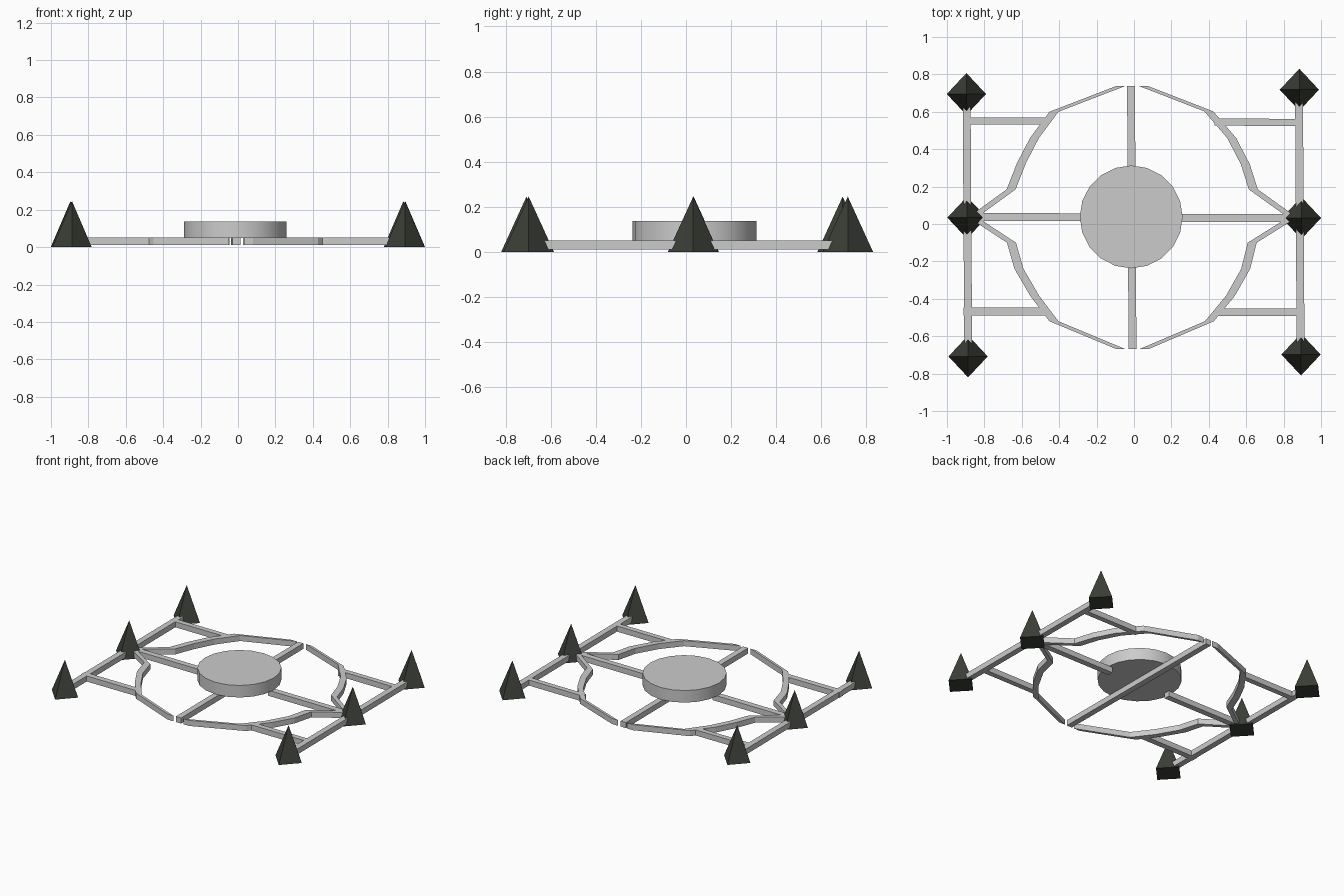
import bpy, bmesh
from mathutils import Matrix

if "Cube" in bpy.data.objects:
    bpy.data.objects.remove(bpy.data.objects["Cube"])

Z0, Z1, HALF = 0.01, 0.05, 0.021


def make_object(name, bm):
    bmesh.ops.recalc_face_normals(bm, faces=bm.faces)
    mesh = bpy.data.meshes.new(name)
    bm.to_mesh(mesh)
    bm.free()
    ob = bpy.data.objects.new(name, mesh)
    bpy.context.collection.objects.link(ob)
    return ob


def strip(name, path, offset):
    """Flat beam: a path swept sideways by a fixed offset, with thickness in z."""
    bm = bmesh.new()
    dx, dy = offset
    rings = [[bm.verts.new((x + s * dx, y + s * dy, z))
              for s, z in ((-1, Z0), (1, Z0), (1, Z1), (-1, Z1))] for x, y in path]
    for a, b in zip(rings, rings[1:]):
        for i in range(4):
            j = (i + 1) % 4
            bm.faces.new((a[i], a[j], b[j], b[i]))
    bm.faces.new(rings[0])
    bm.faces.new(rings[-1])
    return make_object(name, bm)


# Central disc
bpy.ops.mesh.primitive_cylinder_add(vertices=20, radius=0.275, depth=0.087,
                                    location=(-0.015, 0.038, 0.0925))
disc = bpy.context.object
disc.name = "central_disc"
bpy.ops.object.shade_smooth_by_angle()

# Straight beams
strip("long_spoke", [(-0.016, 0.738), (-0.008, -0.668)], (HALF, 0))
strip("left_spoke", [(-0.88, 0.038), (-0.25, 0.036)], (0, HALF))
strip("right_spoke", [(0.23, 0.033), (0.88, 0.031)], (0, HALF))
strip("left_rail", [(-0.895, 0.69), (-0.886, -0.7)], (HALF, 0))
strip("right_rail", [(0.882, 0.71), (0.891, -0.7)], (HALF, 0))
strip("back_left_link", [(-0.893, 0.55), (-0.455, 0.55)], (0, 0.019))
strip("back_right_link", [(0.43, 0.545), (0.885, 0.543)], (0, 0.019))
strip("front_left_link", [(-0.912, -0.468), (-0.465, -0.468)], (0, HALF))
strip("front_right_link", [(0.44, -0.472), (0.89, -0.472)], (0, 0.019))

# Curved ring beams, one per quadrant
arcs = {
    "back_left_arc": [(-0.07, 0.738), (-0.428, 0.6), (-0.532, 0.46),
                      (-0.602, 0.325), (-0.657, 0.185), (-0.85, 0.045)],
    "back_right_arc": [(0.05, 0.738), (0.4, 0.602), (0.522, 0.46),
                       (0.595, 0.32), (0.638, 0.185), (0.84, 0.04)],
    "front_left_arc": [(-0.072, -0.668), (-0.428, -0.52), (-0.53, -0.385),
                       (-0.615, -0.24), (-0.655, -0.1), (-0.85, 0.028)],
    "front_right_arc": [(0.055, -0.668), (0.403, -0.52), (0.515, -0.385),
                        (0.597, -0.24), (0.632, -0.1), (0.84, 0.03)],
}
for name, path in arcs.items():
    strip(name, path, (0.024, 0))

# Dark pyramids along both rails
dark = bpy.data.materials.new("dark_olive")
dark.diffuse_color = (0.045, 0.05, 0.038, 1)
dark.use_nodes = True
dark.node_tree.nodes["Principled BSDF"].inputs["Base Color"].default_value = dark.diffuse_color
pyramids = {
    "back_left": (-0.896, 0.695), "back_right": (0.884, 0.718),
    "middle_left": (-0.893, 0.034), "middle_right": (0.895, 0.032),
    "front_left": (-0.887, -0.708), "front_right": (0.893, -0.698),
}
for name, (x, y) in pyramids.items():
    bm = bmesh.new()
    bmesh.ops.create_cone(bm, cap_ends=True, segments=4, radius1=1, radius2=0, depth=1,
                          matrix=Matrix.Translation((x, y, 0.1225))
                          @ Matrix.Diagonal((0.105, 0.112, 0.245, 1)))
    bmesh.ops.remove_doubles(bm, verts=bm.verts, dist=1e-5)
    make_object(name + "_pyramid", bm).data.materials.append(dark)
